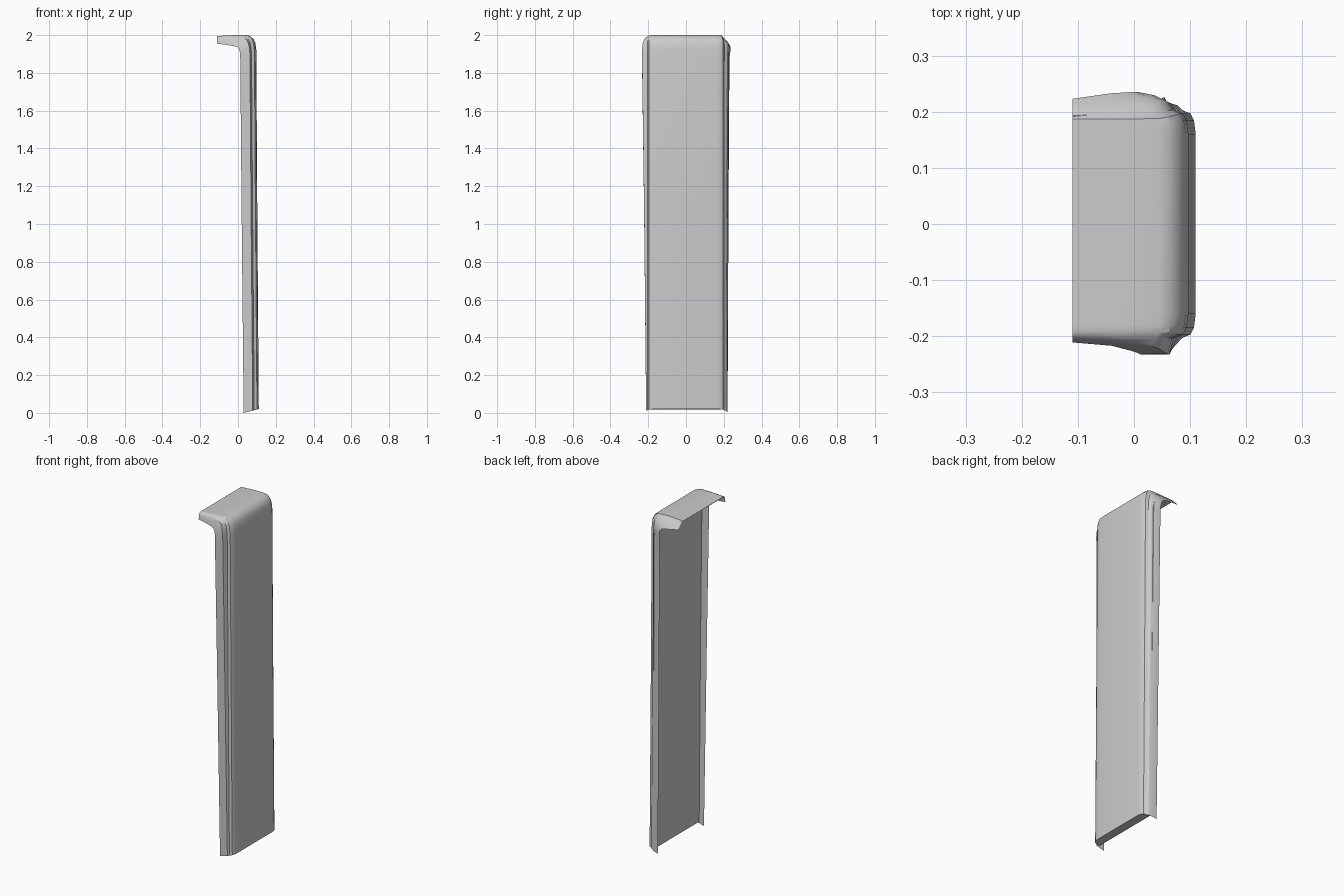
import bpy
import bmesh

# Stations along the bent panel:
# outer x, outer z, inner flange x, inner flange z, front y, back y, step amount
STATIONS = [
    (-0.110, 1.995, -0.110, 1.955, 0.211, 0.223, 0),
    (-0.020, 2.000, -0.040, 1.945, 0.217, 0.233, 0),
    (0.045, 2.000, -0.005, 1.938, 0.226, 0.235, 0.1),
    (0.065, 1.995, 0.004, 1.928, 0.229, 0.235, 0.4),
    (0.082, 1.980, 0.009, 1.915, 0.231, 0.235, 0.8),
    (0.092, 1.960, 0.011, 1.900, 0.232, 0.233, 1),
    (0.097, 1.920, 0.012, 1.870, 0.233, 0.230, 1),
    (0.102, 1.100, 0.019, 1.080, 0.222, 0.225, 1),
    (0.110, 0.020, 0.030, 0.000, 0.211, 0.220, 1),
]

# Half sections: depth fraction, base y, blend towards the flange edge
STEP_FRONT = [(0, .16, 0), (.04, .185, 0), (.12, .197, 0), (.30, .203, 0),
              (.40, .203, 1), (.70, .203, 1), (1, .203, 1)]
STEP_BACK = [(0, .16, 0), (.04, .185, 0), (.12, .197, 0), (.30, .203, 0),
             (.40, .203, .5), (.70, .203, .9), (1, .203, 1)]
PLAIN_FRONT = [(0, .16, 0), (0, .18, 0), (0, .192, 0), (.08, .192, .4),
               (.25, .192, .7), (.6, .192, .87), (1, .192, 1)]
PLAIN_BACK = [(0, .16, 0), (0, .175, 0), (0, .187, 0), (.3, .187, .3),
              (.4, .187, .45), (.7, .187, .75), (1, .187, 1)]


def section_points(st):
    ox, oz, ix, iz, front, back, s = st

    def half(sign, edge, plain, step):
        pts = []
        for p, q in zip(plain, step):
            t, y, a = (u + (v - u) * s for u, v in zip(p, q))
            pts.append((ox + (ix - ox) * t, sign * (y + (edge - y) * a),
                        oz + (iz - oz) * t))
        return pts
    return (half(-1, front, PLAIN_FRONT, STEP_FRONT)[::-1]
            + half(1, back, PLAIN_BACK, STEP_BACK))


def make_sheet(name, rows):
    bm = bmesh.new()
    grid = [[bm.verts.new(p) for p in row] for row in rows]
    for a, b in zip(grid, grid[1:]):
        for j in range(len(a) - 1):
            bm.faces.new((a[j], b[j], b[j + 1], a[j + 1]))
    mesh = bpy.data.meshes.new(name)
    bm.to_mesh(mesh)
    bm.free()
    ob = bpy.data.objects.new(name, mesh)
    bpy.context.collection.objects.link(ob)
    bpy.ops.object.select_all(action='DESELECT')
    ob.select_set(True)
    bpy.context.view_layer.objects.active = ob
    bpy.ops.object.shade_smooth_by_angle(angle=0.5)
    return ob


# Bent panel with flared side flanges
rows = [section_points(s) for s in STATIONS]
make_sheet("bent_panel", rows)

# Inner lining behind the panel, tapering into the top: x, z, half width
LINING = [(0.060, 0.018, 0.209), (0.058, 1.1, 0.219), (0.054, 1.88, 0.226),
          (0.045, 1.93, 0.222), (0.02, 1.965, 0.208), (-0.02, 1.985, 0.197),
          (-0.11, 1.990, 0.193)]
make_sheet("inner_lining", [[(x, -w, z), (x, w, z)] for x, z, w in LINING])

# Bottom face joining panel and lining
outer = rows[-1][3:-3]
inner = [(max(0.060, x - 0.05), y, 0.018) for x, y, z in outer]
make_sheet("bottom_face", [outer, inner])
